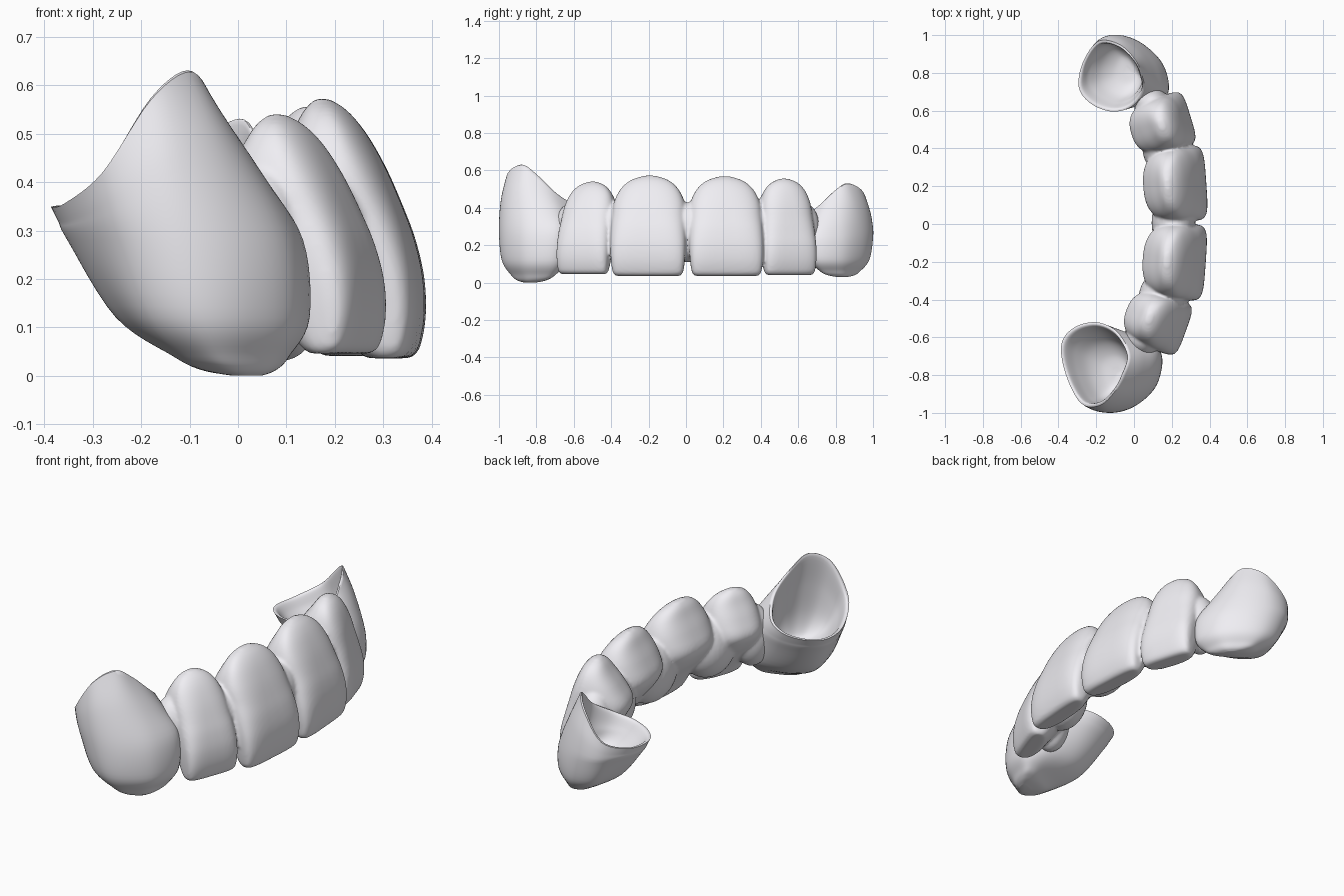
import bpy, bmesh, math
from mathutils import Vector, Matrix

if "Cube" in bpy.data.objects:
    bpy.data.objects.remove(bpy.data.objects["Cube"])

ceramic = bpy.data.materials.new("ceramic")
ceramic.diffuse_color = (0.87, 0.86, 0.90, 1)
ceramic.use_nodes = True
ceramic.node_tree.nodes["Principled BSDF"].inputs["Base Color"].default_value = ceramic.diffuse_color


def spline(pts, n, closed):
    """Catmull-Rom resampling of a point list."""
    k, out = len(pts), []
    for i in range(k if closed else k - 1):
        if closed:
            a, b, c, d = (pts[(i + j) % k] for j in (-1, 0, 1, 2))
        else:
            a, b, c, d = (pts[min(max(i + j, 0), k - 1)] for j in (-1, 0, 1, 2))
        for s in range(n):
            t = s / n
            out.append(0.5 * (2 * b + (c - a) * t + (2 * a - 5 * b + 4 * c - d) * t * t
                              + (3 * b - a - 3 * c + d) * t ** 3))
    if not closed:
        out.append(pts[-1].copy())
    return out


def loft(rings, n):
    """Smoothly interpolate extra rings between the given ones."""
    columns = [spline(list(col), n, False) for col in zip(*rings)]
    return [list(r) for r in zip(*columns)]


def finish(name, bm):
    bmesh.ops.recalc_face_normals(bm, faces=bm.faces)
    mesh = bpy.data.meshes.new(name)
    bm.to_mesh(mesh)
    bm.free()
    mesh.materials.append(ceramic)
    obj = bpy.data.objects.new(name, mesh)
    bpy.context.collection.objects.link(obj)
    bpy.ops.object.select_all(action='DESELECT')
    obj.select_set(True)
    bpy.context.view_layer.objects.active = obj
    bpy.ops.object.shade_smooth_by_angle(angle=math.radians(50))
    return obj


def skin(name, rings):
    """Closed surface through a stack of rings, capped by fans."""
    bm = bmesh.new()
    vs = [[bm.verts.new(p) for p in r] for r in rings]
    k = len(rings[0])
    for a, b in zip(vs, vs[1:]):
        for i in range(k):
            j = (i + 1) % k
            bm.faces.new((a[i], a[j], b[j], b[i]))
    for r, pts in ((vs[0], rings[0]), (vs[-1], rings[-1])):
        pole = bm.verts.new(sum(pts, Vector()) / k)
        for i in range(k):
            bm.faces.new((r[i], r[(i + 1) % k], pole))
    return finish(name, bm)


# Incisor levels: height, lingual depth, labial depth, half width, labial squareness
LEVELS = [
    (0.035, 0.275, 0.352, 0.170, 3.5), (0.055, 0.250, 0.371, 0.187, 4.2),
    (0.120, 0.205, 0.384, 0.197, 4.4), (0.200, 0.145, 0.382, 0.202, 4.2),
    (0.280, 0.080, 0.365, 0.202, 3.8), (0.350, 0.050, 0.340, 0.198, 3.3),
    (0.430, 0.080, 0.306, 0.187, 2.7), (0.500, 0.118, 0.267, 0.152, 2.3),
    (0.545, 0.142, 0.230, 0.100, 2.0), (0.569, 0.165, 0.193, 0.030, 2.0),
]


def incisor(name, x, y, angle, width, bottom, top, lean=0.0):
    out = Vector((math.cos(angle), math.sin(angle), 0))
    side = Vector((-out.y, out.x, 0))
    rings = []
    for z, back, front, hw, sq in LEVELS:
        zz = bottom + (z - 0.035) * (top - bottom) / 0.534
        wide = back + 0.6 * (front - back)
        ring = []
        for i in range(56):
            t = 2 * math.pi * i / 56
            c, s = math.cos(t), math.sin(t)
            e = 2 / (sq if c > 0 else 2.5)
            u = math.copysign(abs(s) ** e, s) * hw * width
            half = front - wide if c > 0 else wide - back
            v = wide + math.copysign(abs(c) ** e, c) * half - 0.2 + lean * max(zz - 0.3, 0)
            ring.append(Vector((x, y, zz)) + out * v + side * u)
        rings.append(ring)
    return skin(name, loft(rings, 4))


# Connectors joining neighbouring teeth
def connector(name, x, y, rx, ry, angle):
    bm = bmesh.new()
    m = (Matrix.Translation((x, y, 0.27)) @ Matrix.Rotation(math.radians(angle), 4, 'Z')
         @ Matrix.Diagonal((rx, ry, 0.16, 1)))
    bmesh.ops.create_uvsphere(bm, u_segments=32, v_segments=20, radius=1, matrix=m)
    return finish(name, bm)


rad = math.radians
span = [
    incisor("central_incisor_a", 0.195, -0.195, rad(-4), 1.005, 0.036, 0.572),
    incisor("central_incisor_b", 0.198, 0.208, rad(4), 0.99, 0.036, 0.568),
    incisor("lateral_incisor_a", 0.100, -0.506, rad(-20), 0.735, 0.046, 0.540),
    incisor("lateral_incisor_b", 0.122, 0.517, rad(17), 0.735, 0.041, 0.556, 0.18),
    connector("connector_middle", 0.208, 0.006, 0.115, 0.17, 0),
    connector("connector_inner_a", 0.145, -0.385, 0.12, 0.15, -14),
    connector("connector_inner_b", 0.165, 0.395, 0.12, 0.15, 12),
    connector("connector_outer_a", 0.045, -0.605, 0.10, 0.10, -30),
    connector("connector_outer_b", 0.095, 0.627, 0.095, 0.09, 28),
]

# Fuse the four incisors and their connectors into one smooth span
bpy.ops.object.select_all(action='DESELECT')
for o in span:
    o.select_set(True)
bpy.context.view_layer.objects.active = span[0]
bpy.ops.object.join()
body = span[0]
body.name = "incisor_span"
remesh = body.modifiers.new("fuse", 'REMESH')
remesh.mode = 'VOXEL'
remesh.voxel_size = 0.008
remesh.use_smooth_shade = True
soften = body.modifiers.new("soften", 'SMOOTH')
soften.factor = 0.5
soften.iterations = 6

# Canine crown: rings run from the mesial side round the labial and lingual faces
RIM = [(-.025, -.69, .475), (-.055, -.80, .575), (-.10, -.885, .628), (-.18, -.96, .57),
       (-.28, -.95, .42), (-.36, -.80, .355), (-.385, -.64, .35), (-.32, -.55, .355),
       (-.20, -.52, .37), (-.09, -.57, .40)]
MIDDLE = [(.13, -.68), (.105, -.85), (.00, -.96), (-.13, -1.0), (-.25, -.95),
          (-.33, -.80), (-.350, -.66), (-.28, -.575), (-.15, -.55), (.02, -.60)]
LOWER = [(.145, -.70), (.12, -.85), (.02, -.95), (-.09, -.985), (-.19, -.94),
         (-.235, -.83), (-.25, -.72), (-.19, -.65), (-.09, -.62), (.06, -.63)]
EDGE = [(.105, -.73), (.085, -.84), (.02, -.905), (-.05, -.935), (-.11, -.90),
        (-.13, -.85), (-.13, -.79), (-.09, -.75), (-.02, -.72), (.06, -.70)]


def canine(name, place):
    def flat(ring, z, s=1.0):
        c = Vector((0.03, -0.84, z))
        return [c + (Vector((x, y, z)) - c) * s for x, y in ring]

    rim = [Vector(p) for p in RIM]
    # Fuller ring just under the rim keeps the labial face convex
    lift = [m.lerp(r, 0.55) + Vector((m.x + 0.11, m.y + 0.78, 0)) * 0.25 * (r.z - 0.35)
            for m, r in zip(flat(MIDDLE, 0.28), rim)]
    outer = [flat(EDGE, 0.0, 0.25), flat(EDGE, 0.012, 0.65), flat(EDGE, 0.04),
             flat(LOWER, 0.12), flat(MIDDLE, 0.28), lift, rim]
    # Hollow inside: rings shrink and sink from the rim to the floor
    start, floor = Vector((-0.19, -0.74, 0)), Vector((-0.09, -0.785, 0))
    inner = [rim]
    for s, t in ((0.91, 0.03), (0.82, 0.38), (0.66, 0.74), (0.40, 0.95), (0.08, 1.0)):
        c = start.lerp(floor, t)
        ring = []
        for p in rim:
            q = c + (Vector((p.x, p.y, 0)) - start) * s
            q.z = p.z + (0.18 - p.z) * t
            ring.append(q)
        inner.append(ring)
    outer = loft([spline(r, 6, True) for r in outer], 6)
    inner = loft([spline(r, 6, True) for r in inner], 6)
    return skin(name, [[place(p) for p in r] for r in outer + inner[1:]])


canine("canine_crown_a", lambda p: p)
# Opposite crown: mirrored, a little smaller and turned
canine("canine_crown_b", lambda p: Vector((
    0.185 + (p.x - 0.15) * 0.907 + 0.15 * max(p.z - 0.3, 0),
    0.98 - (1 + p.y) * 0.85 - 0.15 * p.x - 0.09 * max(p.z - 0.3, 0),
    0.03 + p.z * 0.794)))
